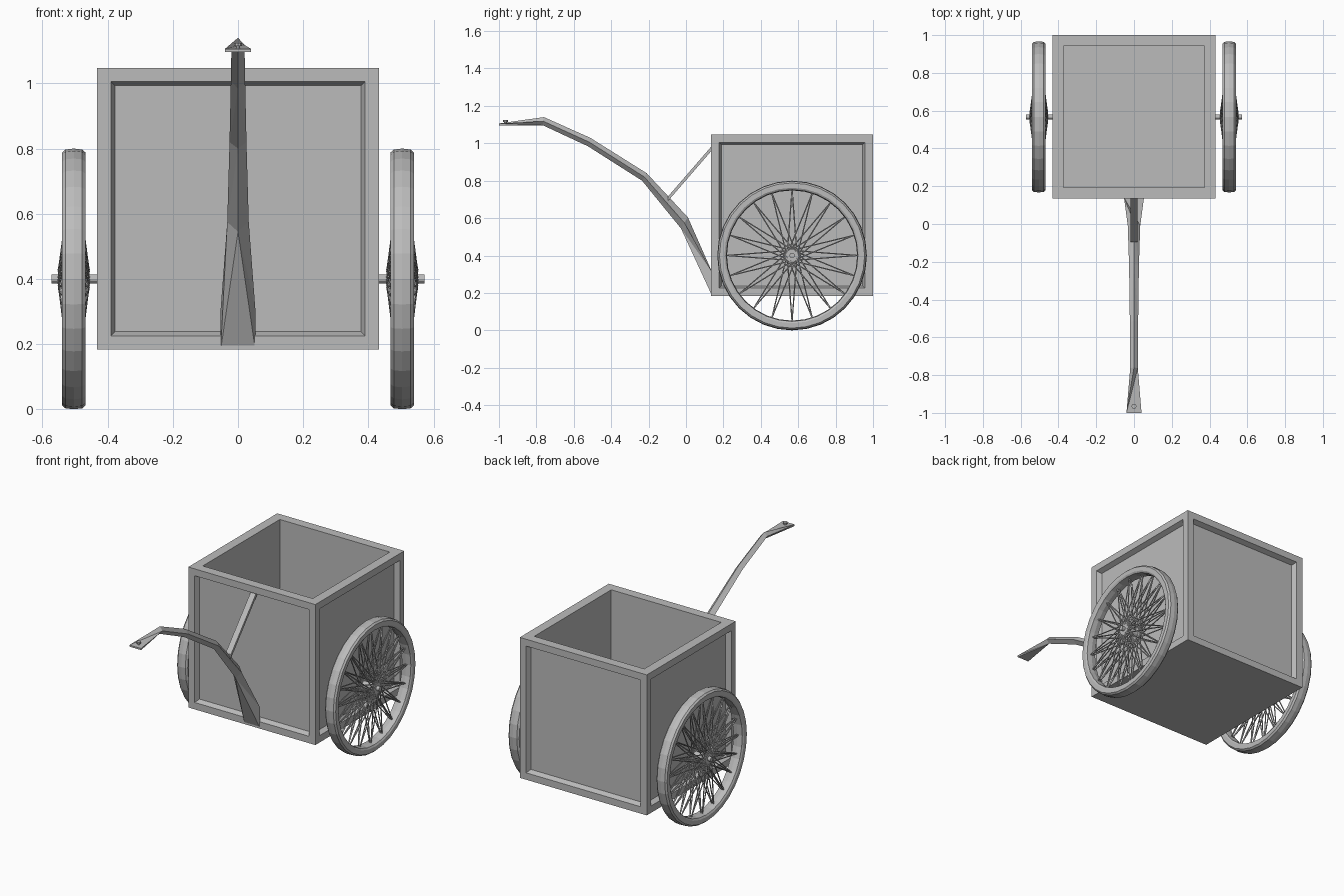
import bpy, bmesh, math
from mathutils import Vector, Matrix

if "Cube" in bpy.data.objects:
    bpy.data.objects.remove(bpy.data.objects["Cube"], do_unlink=True)

grey = bpy.data.materials.new("plain grey")
grey.use_nodes = True
grey.diffuse_color = (0.5, 0.5, 0.5, 1)
grey.node_tree.nodes["Principled BSDF"].inputs["Base Color"].default_value = (0.5, 0.5, 0.5, 1)

BOX = 0.865
CY = 0.567          # y of the box and the axle
AXLE_Z = 0.4
WHEEL_X = 0.504


def finish(bm, name):
    bmesh.ops.recalc_face_normals(bm, faces=bm.faces[:])
    mesh = bpy.data.meshes.new(name)
    bm.to_mesh(mesh)
    bm.free()
    mesh.materials.append(grey)
    obj = bpy.data.objects.new(name, mesh)
    bpy.context.collection.objects.link(obj)
    return obj


def add_rod(bm, a, b, radius, sides):
    """Closed cylinder from a to b."""
    a, b = Vector(a), Vector(b)
    turn = (b - a).to_track_quat('Z', 'Y').to_matrix().to_4x4()
    bmesh.ops.create_cone(bm, cap_ends=True, segments=sides, radius1=radius, radius2=radius,
                          depth=(b - a).length, matrix=Matrix.Translation((a + b) / 2) @ turn)


def loft(bm, rings, closed=False):
    """Skin a list of equal rings of points; cap the ends when open."""
    rows = [[bm.verts.new(p) for p in ring] for ring in rings]
    n = len(rows[0])
    for i in range(len(rows) if closed else len(rows) - 1):
        r, s = rows[i], rows[(i + 1) % len(rows)]
        for k in range(n):
            bm.faces.new((r[k], r[(k + 1) % n], s[(k + 1) % n], s[k]))
    if not closed:
        bm.faces.new(rows[0])
        bm.faces.new(rows[-1])


# Open box with a recessed panel on each side
bm = bmesh.new()
bmesh.ops.create_cube(bm, size=BOX, matrix=Matrix.Translation((0, CY, 0.183 + BOX / 2)))
bm.normal_update()
sides = [f for f in bm.faces if abs(f.normal.z) < 0.5]
top = [f for f in bm.faces if f.normal.z > 0.5]
bmesh.ops.inset_individual(bm, faces=sides, thickness=0.06)
bmesh.ops.inset_individual(bm, faces=sides, thickness=0.018, depth=-0.03)
bmesh.ops.inset_individual(bm, faces=top, thickness=0.082)
shaft = bmesh.ops.extrude_discrete_faces(bm, faces=top)["faces"]
bmesh.ops.translate(bm, verts=shaft[0].verts[:], vec=(0, 0, -0.785))
finish(bm, "cargo_box")

# Wheels: tyre, hub and crossed spokes
PROFILE = [(0.352, -0.03), (0.348, 0), (0.352, 0.03), (0.362, 0.036),
           (0.388, 0.036), (0.397, 0.026), (0.4, 0), (0.397, -0.026), (0.388, -0.036), (0.362, -0.036)]
SEGMENTS, SPOKES = 32, 20
for side, label in ((1, "left"), (-1, "right")):
    def at(offset, radius, angle):
        return (side * (WHEEL_X + offset), CY + radius * math.sin(angle), AXLE_Z + radius * math.cos(angle))

    bm = bmesh.new()
    loft(bm, [[at(x, r, math.tau * i / SEGMENTS) for r, x in PROFILE] for i in range(SEGMENTS)], True)
    finish(bm, label + "_tyre")

    bm = bmesh.new()
    add_rod(bm, at(-0.075, 0, 0), at(0.069, 0, 0), 0.014, 12)
    add_rod(bm, at(-0.045, 0, 0), at(0.045, 0, 0), 0.02, 12)
    for x in (-0.046, 0.046):
        add_rod(bm, at(x - 0.003, 0, 0), at(x + 0.003, 0, 0), 0.033, 16)
    finish(bm, label + "_hub")

    bm = bmesh.new()
    for i in range(SPOKES):
        a = math.tau * i / SPOKES
        for x in (-0.046, 0.046):
            for twist in (-1.1, 1.1):
                add_rod(bm, at(x, 0.029, a + twist), at(x * 0.1, 0.352, a), 0.0035, 5)
    finish(bm, label + "_spokes")

# Tow bar: diamond section that starts square at the box and ends in a flat tip
# (half width, top y, top z, bottom y, bottom z)
stations = [(0.033, 0.01, 0.604, -0.027, 0.545),
            (0.026, -0.21, 0.84, -0.235, 0.80),
            (0.022, -0.513, 1.03, -0.524, 0.984),
            (0.02, -0.76, 1.14, -0.765, 1.096)]
w = 0.053
rings = [[(-w, 0.14, 0.183), (w, 0.14, 0.183), (w, 0.14, 0.31), (-w, 0.14, 0.31)]]
for w, ty, tz, by, bz in stations:
    my, mz = (ty + by) / 2, (tz + bz) / 2
    rings.append([(-w, my, mz), (0, by, bz), (w, my, mz), (0, ty, tz)])
w = 0.04
rings.append([(-w, -1, 1.096), (w, -1, 1.096), (w, -1, 1.106), (-w, -1, 1.106)])
bm = bmesh.new()
loft(bm, rings)
bmesh.ops.triangulate(bm, faces=bm.faces[:])
finish(bm, "tow_bar")

# Hitch pin on the tip
bm = bmesh.new()
add_rod(bm, (0, -0.965, 1.1), (0, -0.965, 1.117), 0.007, 10)
add_rod(bm, (0, -0.965, 1.114), (0, -0.965, 1.124), 0.013, 10)
finish(bm, "hitch_pin")

# Brace from the tow bar to the top of the box
bm = bmesh.new()
loft(bm, [[(x, y, z + d) for x, d in ((-0.018, -0.012), (0.018, -0.012), (0.018, 0.012), (-0.018, 0.012))]
          for y, z in ((-0.095, 0.705), (0.165, 1.005))])
finish(bm, "brace")
